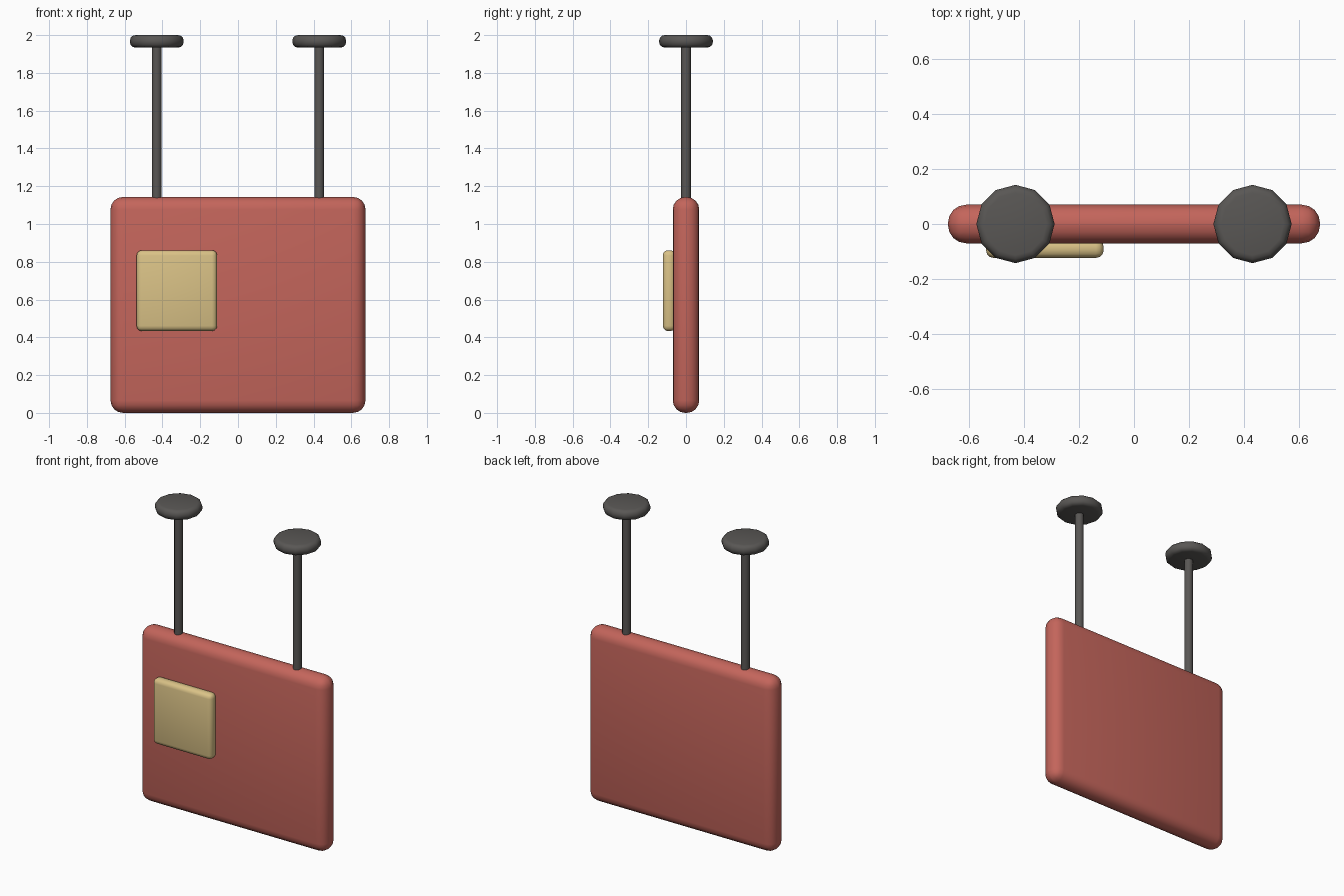
import bpy
import math

if "Cube" in bpy.data.objects:
    bpy.data.objects.remove(bpy.data.objects["Cube"])


def paint(obj, name, color):
    mat = bpy.data.materials.get(name) or bpy.data.materials.new(name)
    mat.diffuse_color = color
    mat.use_nodes = True
    mat.node_tree.nodes["Principled BSDF"].inputs["Base Color"].default_value = mat.diffuse_color
    obj.data.materials.append(mat)


def finish(obj, name, bevel, segments):
    obj.name = name
    if bevel:
        mod = obj.modifiers.new("rounded_edges", "BEVEL")
        mod.width = bevel
        mod.segments = segments
        mod.limit_method = "ANGLE"
        mod.angle_limit = math.radians(40)
        bpy.ops.object.modifier_apply(modifier=mod.name)
    bpy.ops.object.shade_smooth_by_angle(angle=math.radians(35))
    return obj


def box(name, lo, hi, bevel, segments):
    center = [(a + b) / 2 for a, b in zip(lo, hi)]
    bpy.ops.mesh.primitive_cube_add(size=1, location=center)
    obj = bpy.context.object
    obj.scale = [b - a for a, b in zip(lo, hi)]
    bpy.ops.object.transform_apply(location=False, rotation=False, scale=True)
    return finish(obj, name, bevel, segments)


def cylinder(name, x, radius, z0, z1, sides, bevel=0):
    bpy.ops.mesh.primitive_cylinder_add(
        vertices=sides, radius=radius, depth=z1 - z0, location=(x, 0, (z0 + z1) / 2))
    return finish(bpy.context.object, name, bevel, 3)


RED = (0.55, 0.13, 0.105, 1)
TAN = (0.70, 0.54, 0.24, 1)
DARK = (0.10, 0.095, 0.09, 1)

# Hanging board with fully rounded rim
board = box("sign_board", (-0.675, -0.07, 0), (0.675, 0.07, 1.143), 0.066, 4)
paint(board, "red_paint", RED)

# Raised square plate on the front face
plate = box("front_plate", (-0.537, -0.123, 0.433), (-0.11, -0.055, 0.861), 0.028, 3)
paint(plate, "tan_paint", TAN)

# Two hanger rods with ceiling discs
for side, x in (("left", -0.43), ("right", 0.43)):
    rod = cylinder(side + "_hanger_rod", x, 0.026, 1.10, 1.96, 12)
    disc = cylinder(side + "_ceiling_disc", x, 0.142, 1.934, 2.0, 12, 0.028)
    for part in (rod, disc):
        paint(part, "dark_metal", DARK)
